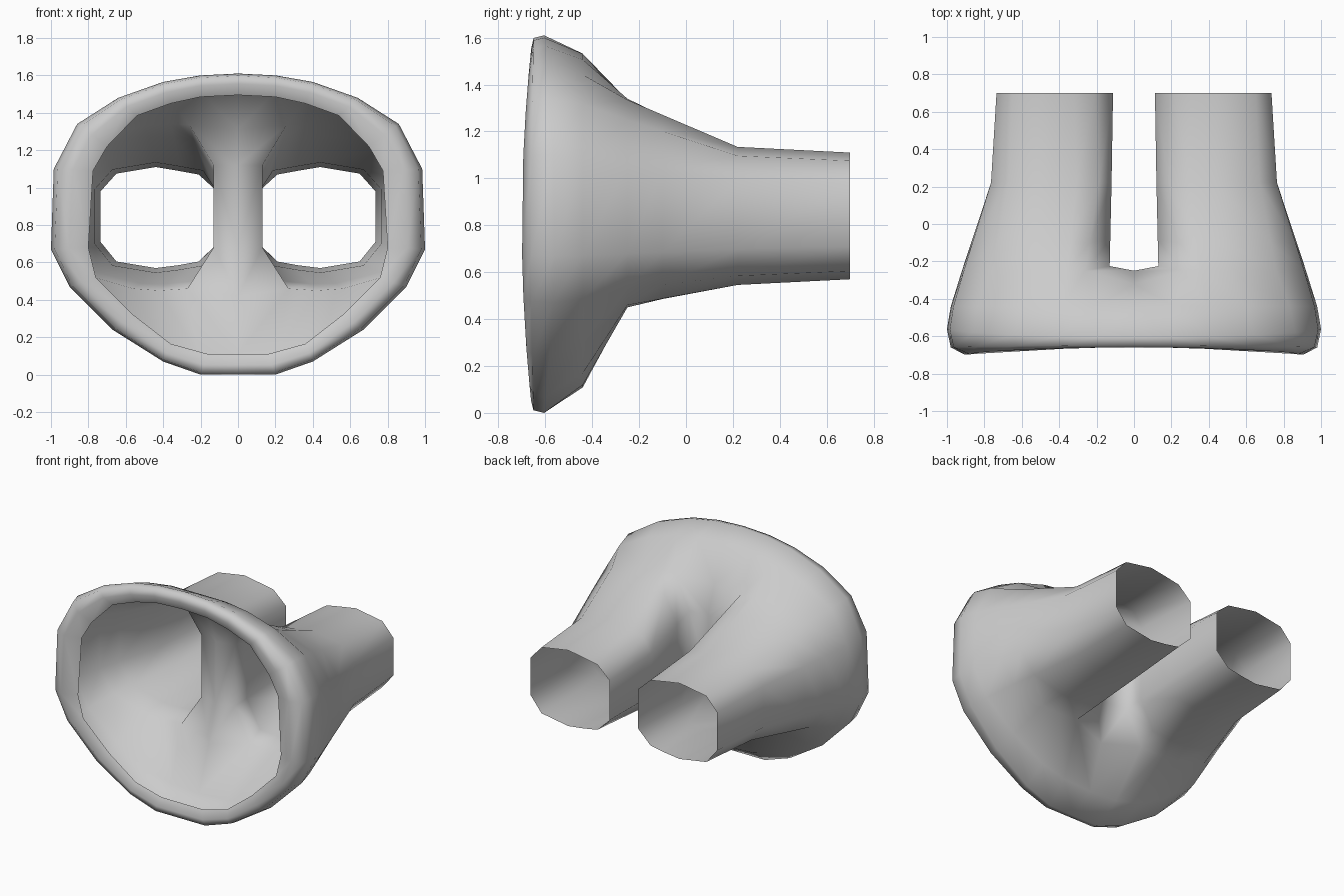
import bpy, bmesh

if "Cube" in bpy.data.objects:
    bpy.data.objects.remove(bpy.data.objects["Cube"])

# Half profiles (x, z), running from the top round the outer side to the bottom
TUBE = [(.21, 1.07), (.32, 1.09), (.44, 1.11), (.65, 1.075), (.735, .98),
        (.735, .71), (.65, .605), (.44, .57), (.32, .585), (.21, .605)]
SHOULDER = [(.26, 1.335), (.36, 1.34), (.5, 1.335), (.76, 1.25), (.91, 1.06),
            (.92, .68), (.8, .53), (.56, .46), (.42, .45), (.27, .46)]
RIM = [(0, 1.61), (.2, 1.6), (.4, 1.565), (.64, 1.48), (.86, 1.34), (.985, 1.1),
       (1, .67), (.9, .47), (.67, .24), (.4, .07), (.2, 0), (0, 0)]
LIP = [(0, 1.495), (.2, 1.485), (.36, 1.45), (.54, 1.385), (.70, 1.22), (.775, 1.09),
       (.8, .68), (.76, .52), (.56, .32), (.36, .165), (.16, .11), (0, .11)]

bm = bmesh.new()


def add(points):
    return [bm.verts.new(p) for p in points]


def mix(a, b, t):
    return [tuple(u + (v - u) * t for u, v in zip(p, q)) for p, q in zip(a, b)]


def bridge(a, b, closed=False):
    n = len(a)
    for i in range(n if closed else n - 1):
        j = (i + 1) % n
        bm.faces.new((a[i], a[j], b[j], b[i]))


def bow(outline, y_side, y_ends):
    # Rim depth changes gently from mid-height to the top and bottom
    return [(x, y_side + (y_ends - y_side) * min(1, ((z - .8) / .8) ** 2), z)
            for x, z in outline]


# Tube rings, with two extra points on the side facing the other tube
end = [(x, .7, z) for x, z in TUBE] + [(.112, .7, .70), (.112, .7, .98)]
neck = [(.44 + (x - .44) * 1.1, .22, .84 + (z - .84) * 1.09) for x, z in TUBE]
neck += [(.12, .22, .69), (.12, .22, .99)]
root = [(x, -.25, z) for x, z in SHOULDER] + [(.13, -.225, .68), (.13, -.225, 1.12)]
rings = [add(r) for r in (end, neck, mix(neck, root, .68), root)]
for a, b in zip(rings, rings[1:]):
    bridge(a, b, True)

# Bar between the two tubes
r = rings[-1]
bar = add([(0, -.32, 1.31), (0, -.25, 1.12), (0, -.25, .68), (0, -.33, .42)])
bridge([r[0], r[11], r[10], r[9]], bar)

# Flared mouth, then the rounded lip turning inward
joint = [bar[0]] + r[:10] + [bar[3]]
rim = bow(RIM, -.56, -.605)
flare = [(x, -.44, z) for x, y, z in mix([tuple(v.co) for v in joint], rim, .74)]
mouth = [joint] + [add(p) for p in (
    flare, rim,
    bow(mix(RIM, LIP, .1), -.66, -.65),
    bow(mix(RIM, LIP, .48), -.70, -.655),
    bow(LIP, -.66, -.62))]
for a, b in zip(mouth, mouth[1:]):
    bridge(a, b)

bmesh.ops.recalc_face_normals(bm, faces=bm.faces[:])
for f in bm.faces:
    f.smooth = True
mesh = bpy.data.meshes.new("twin_tube_funnel")
bm.to_mesh(mesh)
bm.free()
obj = bpy.data.objects.new("twin_tube_funnel", mesh)
bpy.context.collection.objects.link(obj)

# Mirror the half across the middle
mirror = obj.modifiers.new("mirror", 'MIRROR')
mirror.use_clip = True
mirror.merge_threshold = .001
